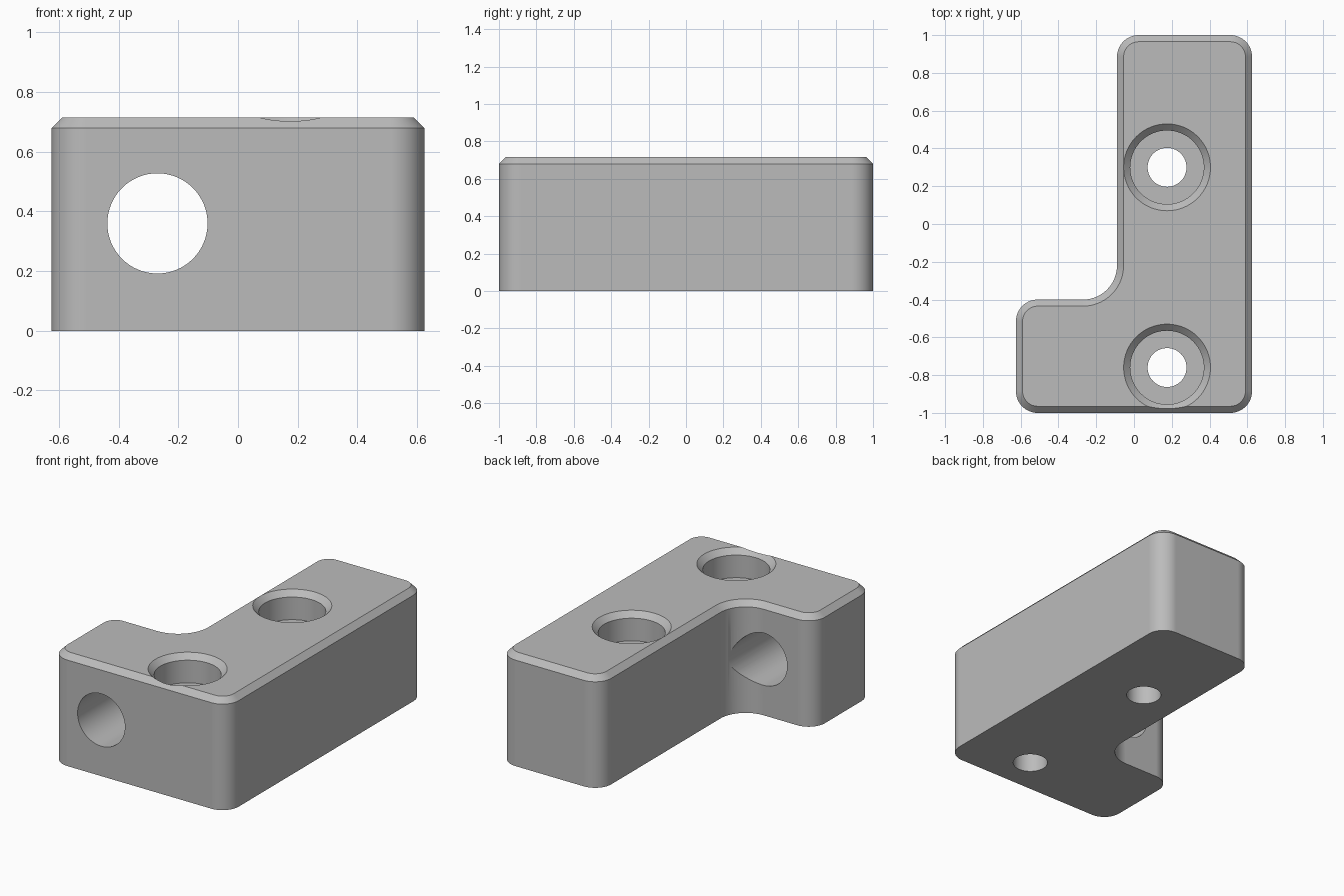
import bpy, bmesh
from math import sin, cos, radians, tau
from mathutils import Matrix, Vector

cube = bpy.data.objects.get("Cube")
if cube:
    bpy.data.objects.remove(cube)

HEIGHT, CHAMFER, CORNER, FILLET = 0.715, 0.035, 0.115, 0.18

grey = bpy.data.materials.new("plain grey")
grey.use_nodes = True
colour = (0.5, 0.5, 0.5, 1)
grey.diffuse_color = colour
grey.node_tree.nodes["Principled BSDF"].inputs["Base Color"].default_value = colour


def make_object(name, bm):
    bmesh.ops.recalc_face_normals(bm, faces=bm.faces)
    mesh = bpy.data.meshes.new(name)
    bm.to_mesh(mesh)
    bm.free()
    mesh.materials.append(grey)
    obj = bpy.data.objects.new(name, mesh)
    bpy.context.collection.objects.link(obj)
    return obj


def loft(name, rings):
    """Join matching rings of points into a closed solid."""
    bm = bmesh.new()
    loops = [[bm.verts.new(p) for p in ring] for ring in rings]
    for a, b in zip(loops, loops[1:]):
        for i in range(len(a)):
            j = (i + 1) % len(a)
            bm.faces.new((a[i], a[j], b[j], b[i]))
    bm.faces.new(loops[0][::-1])
    bm.faces.new(loops[-1])
    return make_object(name, bm)


def outline(inset, z, steps=14):
    """Rounded L outline: corner, directions to the arc centre, start angle."""
    corners = [(-0.625, -1, 1, 1, 180), (0.625, -1, -1, 1, 270),
               (0.625, 1, -1, -1, 0), (-0.09, 1, 1, -1, 90),
               (-0.09, -0.4, -1, 1, 0), (-0.625, -0.4, 1, -1, 90)]
    points = []
    for i, (x, y, dx, dy, start) in enumerate(corners):
        inner = i == 4
        r = FILLET if inner else CORNER
        cx, cy = x + dx * r, y + dy * r
        r += inset if inner else -inset
        turn = -90 if inner else 90
        for k in range(steps + 1):
            a = radians(start + turn * k / steps)
            points.append(Vector((cx + r * cos(a), cy + r * sin(a), z)))
    return points


def turned(name, profile, matrix, sides=64):
    """Solid of revolution from (radius, height) pairs."""
    return loft(name, [[matrix @ Vector((r * cos(tau * k / sides), r * sin(tau * k / sides), h))
                        for k in range(sides)] for r, h in profile])


# L-shaped block with a chamfered top edge
block = loft("bracket_block", [outline(0, 0), outline(0, HEIGHT - CHAMFER),
                               outline(CHAMFER, HEIGHT)])

# Counterbored screw holes with chamfered mouths
top = HEIGHT - CHAMFER
screw = [(0.103, -0.1), (0.103, 0.535), (0.195, 0.535), (0.195, top), (0.265, top + 0.07)]
cutters = [turned("screw_hole_cutter", screw, Matrix.Translation((0.175, y, 0)))
           for y in (0.3, -0.76)]

# Cross hole through the side arm
cutters.append(turned("cross_hole_cutter", [(0.168, -0.2), (0.168, 1.2)],
                      Matrix.Translation((-0.27, 0, 0.36)) @ Matrix.Rotation(radians(90), 4, "X")))

bpy.ops.object.select_all(action="DESELECT")
bpy.context.view_layer.objects.active = block
block.select_set(True)
for cutter in cutters:
    cutter.hide_render = True
    mod = block.modifiers.new("hole", "BOOLEAN")
    mod.operation, mod.solver, mod.object = "DIFFERENCE", "EXACT", cutter
    bpy.ops.object.modifier_apply(modifier=mod.name)
    bpy.data.objects.remove(cutter)

# Smooth curved walls, crisp edges
bpy.ops.object.shade_smooth_by_angle(angle=radians(30))
block.modifiers.new("even_shading", "WEIGHTED_NORMAL").keep_sharp = True
